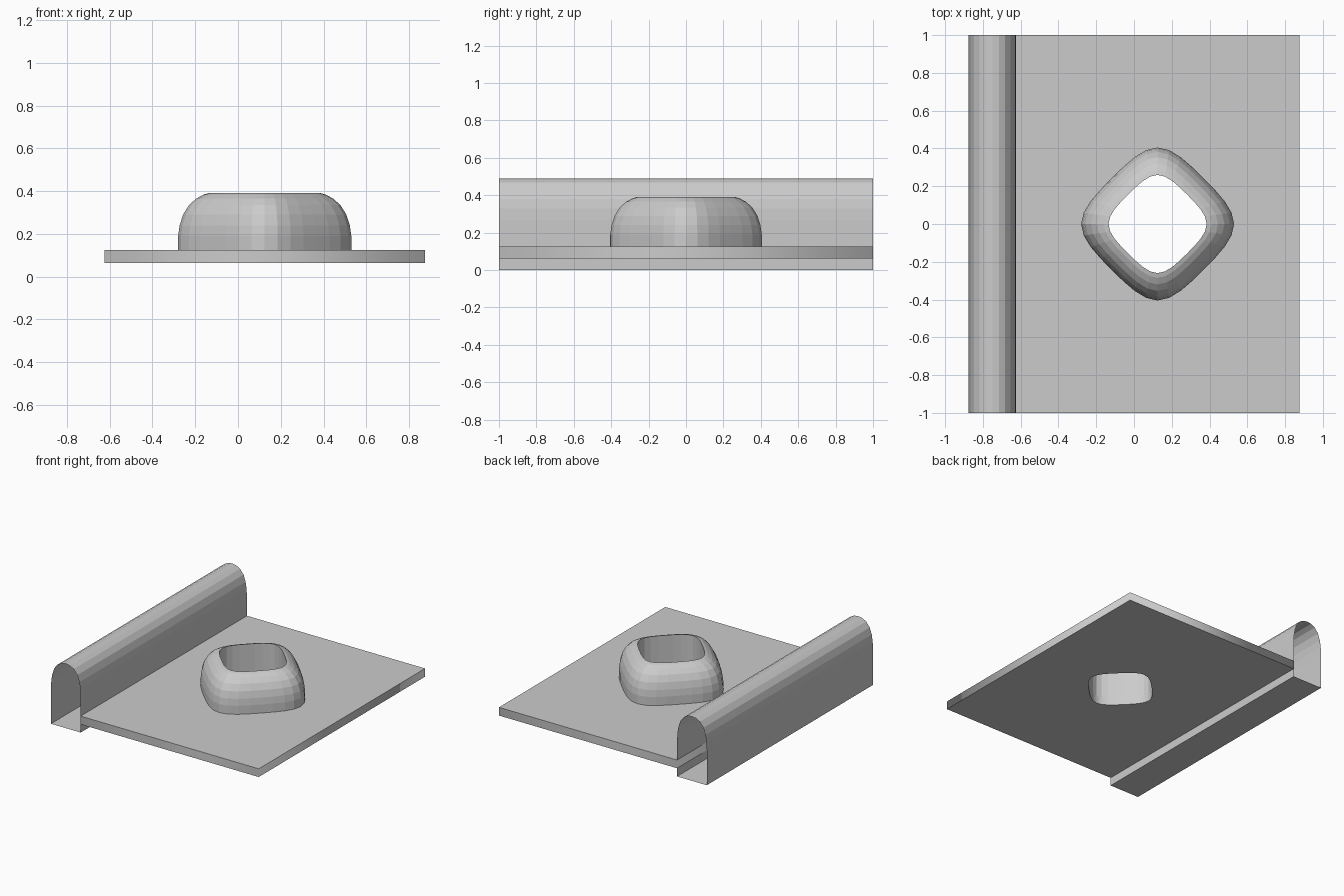
import bpy, bmesh

if "Cube" in bpy.data.objects:
    bpy.data.objects.remove(bpy.data.objects["Cube"])

CX = 0.125          # centre of the collar and its hole


def rounded_diamond(tip, steps=4):
    """Smooth closed outline: cubic B-spline through a diamond with edge midpoints."""
    r = tip * 1.2
    h = r / 2
    ctrl = [(r, 0), (h, h), (0, r), (-h, h), (-r, 0), (-h, -h), (0, -r), (h, -h)]
    pts = []
    for i in range(8):
        quad = [ctrl[(i + k - 1) % 8] for k in range(4)]
        for s in range(steps):
            t = s / steps
            w = ((1 - t) ** 3 / 6, (3 * t**3 - 6 * t**2 + 4) / 6,
                 (-3 * t**3 + 3 * t**2 + 3 * t + 1) / 6, t**3 / 6)
            pts.append(tuple(sum(a * p[c] for a, p in zip(w, quad)) for c in (0, 1)))
    return pts


def loft(name, rings, closed_rings=False):
    """Skin a list of matching closed loops with quads."""
    bm = bmesh.new()
    loops = [[bm.verts.new(p) for p in ring] for ring in rings]
    pairs = list(zip(loops, loops[1:]))
    if closed_rings:
        pairs.append((loops[-1], loops[0]))
    for a, b in pairs:
        for i in range(len(a)):
            j = (i + 1) % len(a)
            bm.faces.new((a[i], a[j], b[j], b[i]))
    bmesh.ops.recalc_face_normals(bm, faces=bm.faces)
    me = bpy.data.meshes.new(name)
    bm.to_mesh(me)
    bm.free()
    ob = bpy.data.objects.new(name, me)
    bpy.context.collection.objects.link(ob)
    return ob


# Base plate with a rounded diamond hole
curve = bpy.data.curves.new("base_plate", 'CURVE')
curve.dimensions = '2D'
curve.fill_mode = 'BOTH'
curve.extrude = 0.03125
rect = [(-0.625, -1), (0.875, -1), (0.875, 1), (-0.625, 1)]
hole = [(CX + x, y) for x, y in rounded_diamond(0.26)]
for outline in (rect, hole):
    sp = curve.splines.new('POLY')
    sp.points.add(len(outline) - 1)
    for p, (x, y) in zip(sp.points, outline):
        p.co = (x, y, 0, 1)
    sp.use_cyclic_u = True
plate = bpy.data.objects.new("base_plate", curve)
plate.location.z = 0.09375
bpy.context.collection.objects.link(plate)
bpy.context.view_layer.objects.active = plate
plate.select_set(True)
bpy.ops.object.convert(target='MESH')

# Raised collar: rounded outer shoulder, straight bore (open underneath, on the plate)
profile = [(0.405, 0.125), (0.405, 0.19), (0.398, 0.24), (0.382, 0.29),
           (0.354, 0.335), (0.32, 0.365), (0.285, 0.384), (0.26, 0.391), (0.26, 0.125)]
loft("collar", [[(CX + x, y, z) for x, y in rounded_diamond(r)] for r, z in profile])

# Hollow rail with an arched top, open at both ends
half = [(0.125, 0), (0.125, 0.27), (0.122, 0.33), (0.114, 0.38), (0.097, 0.43),
        (0.067, 0.467), (0.034, 0.485)]
arch = half + [(0, 0.49)] + [(-x, z) for x, z in reversed(half)]
loft("arched_rail", [[(-0.75 + x, y, z) for x, z in arch] for y in (-1, 1)])
